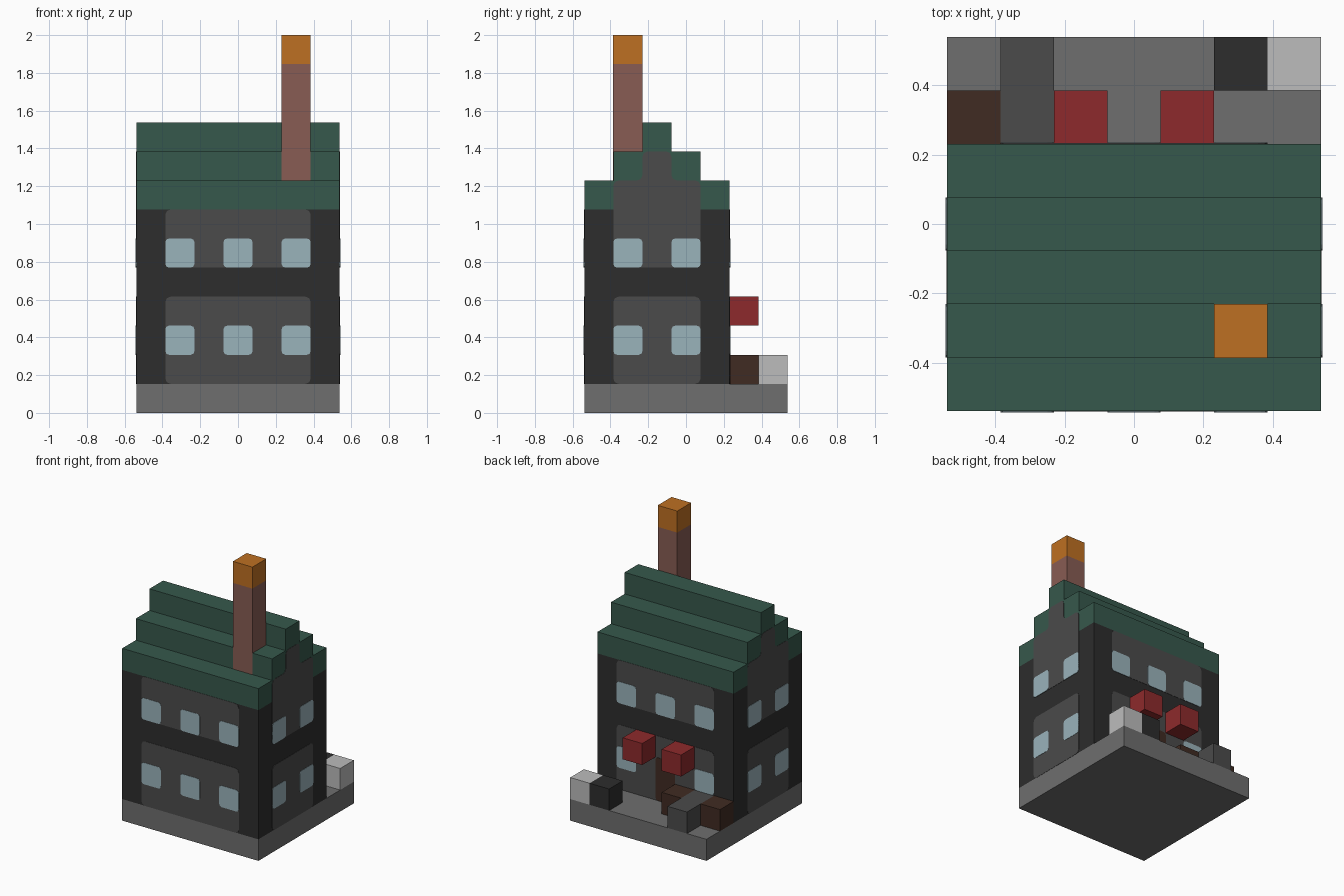
import bpy, bmesh
from mathutils import Vector

U = 2 / 13        # one block
T = 0.012         # plate thickness in blocks

cube = bpy.data.objects.get("Cube")
if cube:
    bpy.data.objects.remove(cube, do_unlink=True)


def material(name, r, g, b):
    m = bpy.data.materials.new(name)
    m.use_nodes = True
    m.diffuse_color = (r, g, b, 1)
    m.node_tree.nodes["Principled BSDF"].inputs["Base Color"].default_value = (r, g, b, 1)
    return m


STONE = material("stone grey", .156, .156, .156)
WALL = material("wall grey", .07, .07, .07)
TRIM = material("charcoal", .026, .026, .026)
GLASS = material("window blue", .323, .451, .497)
GREEN = material("roof green", .037, .098, .072)
BRICK = material("chimney brown", .246, .107, .087)
ORANGE = material("orange", .515, .162, .016)
RED = material("red", .27, .023, .025)
WOOD = material("dark wood", .051, .024, .016)
PALE = material("pale grey", .503, .503, .503)


def finish(name, bm, mat):
    bmesh.ops.recalc_face_normals(bm, faces=bm.faces)
    mesh = bpy.data.meshes.new(name)
    bm.to_mesh(mesh)
    bm.free()
    mesh.materials.append(mat)
    ob = bpy.data.objects.new(name, mesh)
    bpy.context.collection.objects.link(ob)
    return ob


def box(name, mat, x, y, z):
    """Box from (low, high) pairs measured in blocks."""
    bm = bmesh.new()
    bmesh.ops.create_cube(bm, size=1)
    for v in bm.verts:
        v.co = Vector([U * (r[0] if c < 0 else r[1]) for c, r in zip(v.co, (x, y, z))])
    return finish(name, bm, mat)


def prism(name, mat, points, place, low, high, corner=0):
    """Extrude an outline of (across, up) points; place maps (across, depth, up)."""
    bm = bmesh.new()
    bm.faces.new([bm.verts.new((a, low, z)) for a, z in points])
    if corner:
        bmesh.ops.bevel(bm, geom=bm.verts[:], offset=corner, segments=2,
                        profile=.5, affect='VERTICES')
    new = bmesh.ops.extrude_face_region(bm, geom=bm.faces[:])["geom"]
    for v in new:
        if isinstance(v, bmesh.types.BMVert):
            v.co.y = high
    for v in bm.verts:
        v.co = Vector(place(*v.co)) * U
    return finish(name, bm, mat)


def rect(a, b, low, high):
    return [(a, low), (b, low), (b, high), (a, high)]


# Base, house body and stepped roof
box("base", STONE, (-3.5, 3.5), (-3.5, 3.5), (0, 1))
box("house_body", TRIM, (-3.5, 3.5), (-3.5, 1.5), (1, 7))
for i in range(3):
    box(f"roof_step_{i + 1}", GREEN, (-3.5, 3.5), (-3.5 + i, 1.5 - i), (7 + i, 8 + i))

# Wall panels, windows and gables on the four sides
SIDES = {
    "front": lambda a, d, z: (a, -3.5 - d, z),
    "back": lambda a, d, z: (a, 1.5 + d, z),
    "left": lambda a, d, z: (3.5 + d, a - 1, z),
    "right": lambda a, d, z: (-3.5 - d, a - 1, z),
}
for side, place in SIDES.items():
    gable = side in ("left", "right")
    half = 1.5 if gable else 2.5
    prism(f"{side}_lower_panel", WALL, rect(-half, half, 1, 4), place, 0, T, .18)
    upper = rect(-half, half, 5, 7)
    if gable:
        upper = [(-half, 5), (half, 5), (half, 8), (.5, 8),
                 (.5, 9), (-.5, 9), (-.5, 8), (-half, 8)]
    prism(f"{side}_upper_panel", WALL, upper, place, 0, T, .18)
    for floor in (2, 5):
        for a in ((-1, 1) if gable else (-2, 0, 2)):
            if side == "back" and floor == 2 and a == 0:
                continue
            prism(f"{side}_window", GLASS, rect(a - .5, a + .5, floor, floor + 1),
                  place, 0, 2 * T, .12)
prism("back_door", WOOD, rect(-.5, .5, 1, 3), SIDES["back"], 0, 2 * T, .12)

# Chimney, standing just proud of the roof step
box("chimney", BRICK, (1.5, 2.5), (-2.5 - T, -1.5), (8, 12))
box("chimney_cap", ORANGE, (1.5, 2.5), (-2.5 - T, -1.5), (12, 13))

# Awnings and yard blocks behind the house
for x in (-1, 1):
    box("awning", RED, (x - .5, x + .5), (1.5, 2.5), (3, 4))
for name, mat, x, y0, y1 in (
        ("outer_crate", WOOD, -3, 1.5, 2.5),
        ("inner_crate", WOOD, -1, 1.5, 2.5),
        ("yard_wall", WALL, -2, 1.5, 3.5),
        ("dark_block", TRIM, 2, 2.5, 3.5),
        ("pale_block", PALE, 3, 2.5, 3.5)):
    box(name, mat, (x - .5, x + .5), (y0, y1), (1, 2))
